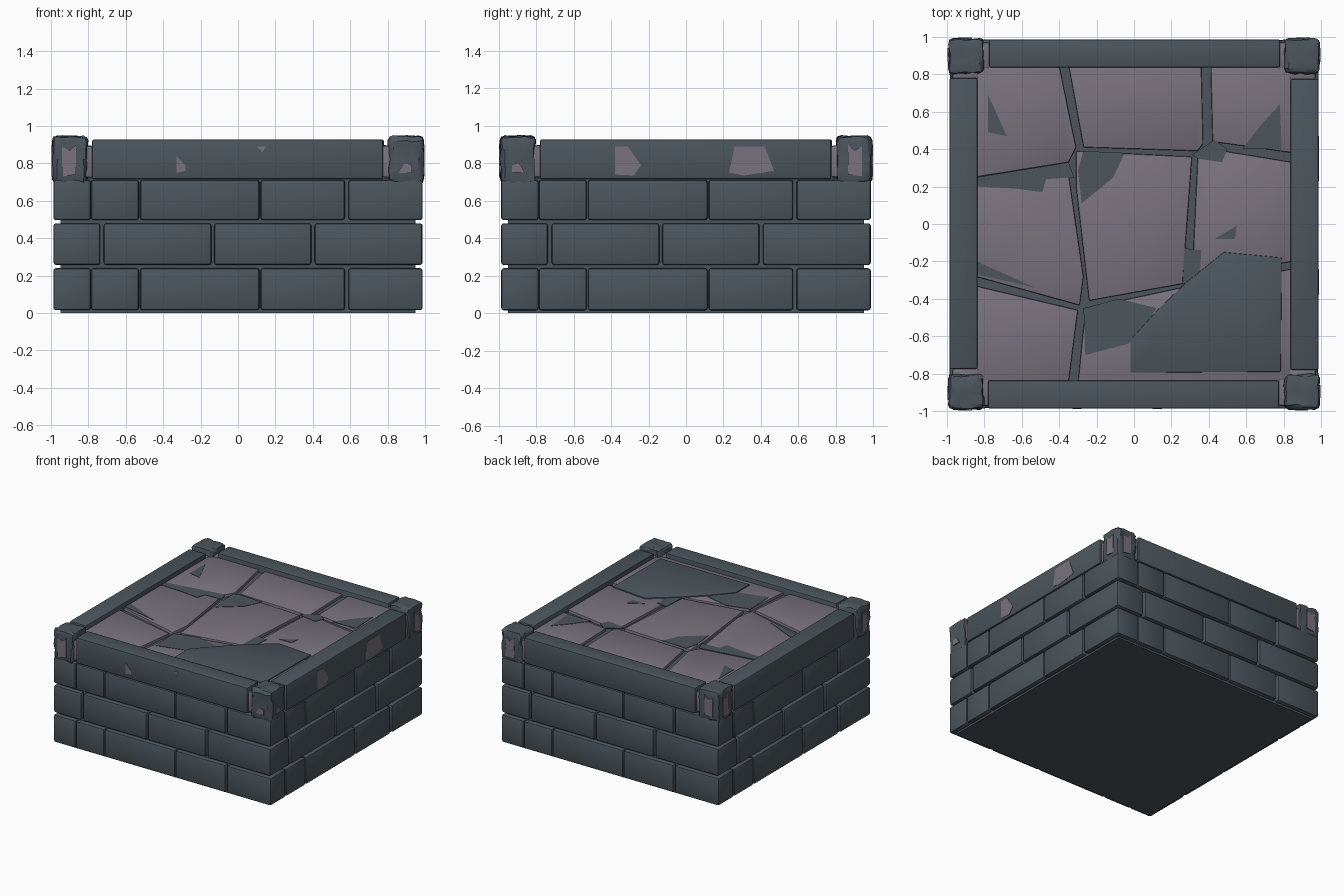
import bpy, bmesh, math, random
from mathutils import Matrix, Vector

random.seed(4)


def material(name, rgb):
    m = bpy.data.materials.new(name)
    m.diffuse_color = (*rgb, 1)
    return m


SLATE = material("slate_grey", (0.072, 0.093, 0.110))
MAUVE = material("mauve_stone", (0.195, 0.170, 0.208))


def prism(name, pts, z0, z1, mat, bevel=0.0, matrix=None, rough=0.0):
    """Extrude a 2D outline from z0 to z1, round its edges, optionally roughen it."""
    bm = bmesh.new()
    face = bm.faces.new([bm.verts.new((x, y, z0)) for x, y in pts])
    ext = bmesh.ops.extrude_face_region(bm, geom=[face])
    top = [v for v in ext["geom"] if isinstance(v, bmesh.types.BMVert)]
    bmesh.ops.translate(bm, verts=top, vec=(0, 0, z1 - z0))
    if bevel:
        bmesh.ops.bevel(bm, geom=bm.edges[:], offset=bevel, segments=2,
                        profile=0.5, affect='EDGES', clamp_overlap=True)
    if rough:
        bmesh.ops.subdivide_edges(bm, edges=[e for e in bm.edges if e.calc_length() > 0.08],
                                  cuts=3, use_grid_fill=True)
        for v in bm.verts:
            v.co += Vector([random.uniform(-rough, rough) for _ in range(3)])
    if matrix:
        bm.transform(matrix)
    bmesh.ops.recalc_face_normals(bm, faces=bm.faces[:])
    me = bpy.data.meshes.new(name)
    bm.to_mesh(me)
    bm.free()
    me.materials.append(mat)
    ob = bpy.data.objects.new(name, me)
    bpy.context.collection.objects.link(ob)
    return ob


def rect(x0, x1, y0, y1):
    return [(x0, y0), (x1, y0), (x1, y1), (x0, y1)]


def turn(k):
    return Matrix.Rotation(k * math.pi / 2, 4, 'Z')


# Solid core: its top shows as the joints of the paving
prism("core", rect(-0.95, 0.95, -0.95, 0.95), 0, 0.72, SLATE)
prism("paving_bed", rect(-0.86, 0.86, -0.86, 0.86), 0.70, 0.868, SLATE)

# Brick courses: the same wall turned four times, last brick wraps the corner
LONG = [(-0.785, -0.53), (-0.524, 0.115), (0.121, 0.572), (0.59, 0.987)]
SHORT = [(-0.718, -0.142), (-0.128, 0.392), (0.41, 0.985)]
COURSES = [(0.015, 0.24, LONG, 0.20), (0.257, 0.48, SHORT, 0.25), (0.497, 0.712, LONG, 0.20)]
for z0, z1, bricks, depth in COURSES:
    for k in range(4):
        for a, b in bricks:
            prism("brick", rect(a, b, -0.987, -0.987 + depth), z0, z1, SLATE, 0.014, turn(k))

# Rim beams, worn beam ends and corner posts
for k in range(4):
    prism("rim_beam", rect(-0.78, 0.775, -0.987, -0.837), 0.716, 0.927, SLATE, 0.01, turn(k))
    for x in (-0.802, 0.802):
        prism("beam_end", rect(x - 0.03, x + 0.03, -0.972, -0.83), 0.725, 0.895,
              MAUVE, 0.012, turn(k))
    prism("corner_post", rect(0.805, 0.99, -0.99, -0.805), 0.693, 0.945,
          SLATE, 0.024, turn(k), 0.006)

# Paving slabs
SLABS = [
    [(-0.85, 0.25), (-0.35, 0.33), (-0.31, 0.41), (-0.40, 0.85), (-0.85, 0.85)],
    [(-0.27, 0.41), (0.34, 0.39), (0.37, 0.43), (0.36, 0.85), (-0.35, 0.85)],
    [(0.42, 0.44), (0.85, 0.38), (0.85, 0.85), (0.41, 0.85)],
    [(-0.85, 0.20), (-0.85, -0.28), (-0.29, -0.435), (-0.27, -0.28), (-0.35, 0.27)],
    [(-0.31, 0.20), (-0.24, -0.41), (0.26, -0.32), (0.31, 0.36), (-0.31, 0.39)],
    [(0.34, 0.35), (0.42, 0.40), (0.85, 0.33), (0.85, -0.20), (0.31, -0.29)],
    [(-0.85, -0.33), (-0.30, -0.46), (-0.35, -0.85), (-0.85, -0.85)],
    [(-0.26, -0.45), (0.30, -0.33), (0.85, -0.24), (0.85, -0.85), (-0.30, -0.85)],
]
for pts in SLABS:
    prism("paving_slab", pts, 0.82, 0.89, MAUVE, 0.007)

# Large slate slab lying on the paving
prism("slate_slab", [(0.79, -0.18), (0.785, -0.79), (-0.02, -0.795), (-0.02, -0.62),
                     (0.12, -0.465), (0.27, -0.32), (0.48, -0.15)], 0.87, 0.899, SLATE, 0.004)

# Slate worn patches on the paving
FLOOR_PATCHES = [
    [(-0.78, 0.69), (-0.68, 0.47), (-0.78, 0.49)],
    [(-0.84, 0.25), (-0.35, 0.33), (-0.32, 0.25), (-0.47, 0.24), (-0.49, 0.17),
     (-0.64, 0.19), (-0.84, 0.20)],
    [(-0.27, 0.39), (-0.05, 0.38), (-0.11, 0.25), (-0.28, 0.11), (-0.30, 0.29)],
    [(0.78, 0.64), (0.79, 0.40), (0.58, 0.40), (0.68, 0.53)],
    [(0.31, 0.37), (0.43, 0.45), (0.50, 0.40), (0.47, 0.33), (0.34, 0.35)],
    [(0.43, -0.08), (0.55, -0.01), (0.54, -0.08)],
    [(0.27, -0.13), (0.36, -0.14), (0.35, -0.30), (0.26, -0.32)],
    [(-0.27, -0.45), (-0.08, -0.40), (0.12, -0.45), (0.04, -0.58), (-0.03, -0.64),
     (-0.26, -0.70)],
    [(-0.84, -0.20), (-0.53, -0.34), (-0.84, -0.27)],
]
for pts in FLOOR_PATCHES:
    prism("paving_patch", pts, 0.887, 0.893, SLATE)

# Mauve chips on the walls: outline is (along wall, height), k picks the side
UPRIGHT = Matrix.Rotation(math.pi / 2, 4, 'X')
BEAM_CHIPS = [
    (0, [(-0.33, 0.84), (-0.28, 0.79), (-0.28, 0.76), (-0.33, 0.75)]),
    (0, [(0.10, 0.89), (0.15, 0.89), (0.13, 0.86)]),
    (1, [(-0.38, 0.89), (-0.31, 0.89), (-0.24, 0.79), (-0.28, 0.735), (-0.38, 0.74)]),
    (1, [(0.23, 0.75), (0.26, 0.89), (0.42, 0.89), (0.47, 0.76), (0.31, 0.735)]),
]
for k, pts in BEAM_CHIPS:
    prism("beam_chip", pts, 0.984, 0.990, MAUVE, 0, turn(k) @ UPRIGHT)
for k in range(4):
    for side in (-1, 1):
        if (k, side) in ((0, 1), (1, -1)):      # front right post is barely chipped
            pts = [(0.86, 0.75), (0.93, 0.75), (0.93, 0.79), (0.89, 0.80)]
        else:
            pts = [(0.865, 0.74), (0.94, 0.73), (0.94, 0.89), (0.90, 0.87), (0.865, 0.90)]
        prism("post_chip", [(side * u, v) for u, v in pts], 0.988, 0.997,
              MAUVE, 0, turn(k) @ UPRIGHT)

# Soft rounded edges, crisp corners
bpy.ops.object.select_all(action='SELECT')
bpy.context.view_layer.objects.active = bpy.context.selected_objects[0]
bpy.ops.object.shade_smooth_by_angle(angle=math.radians(30))
